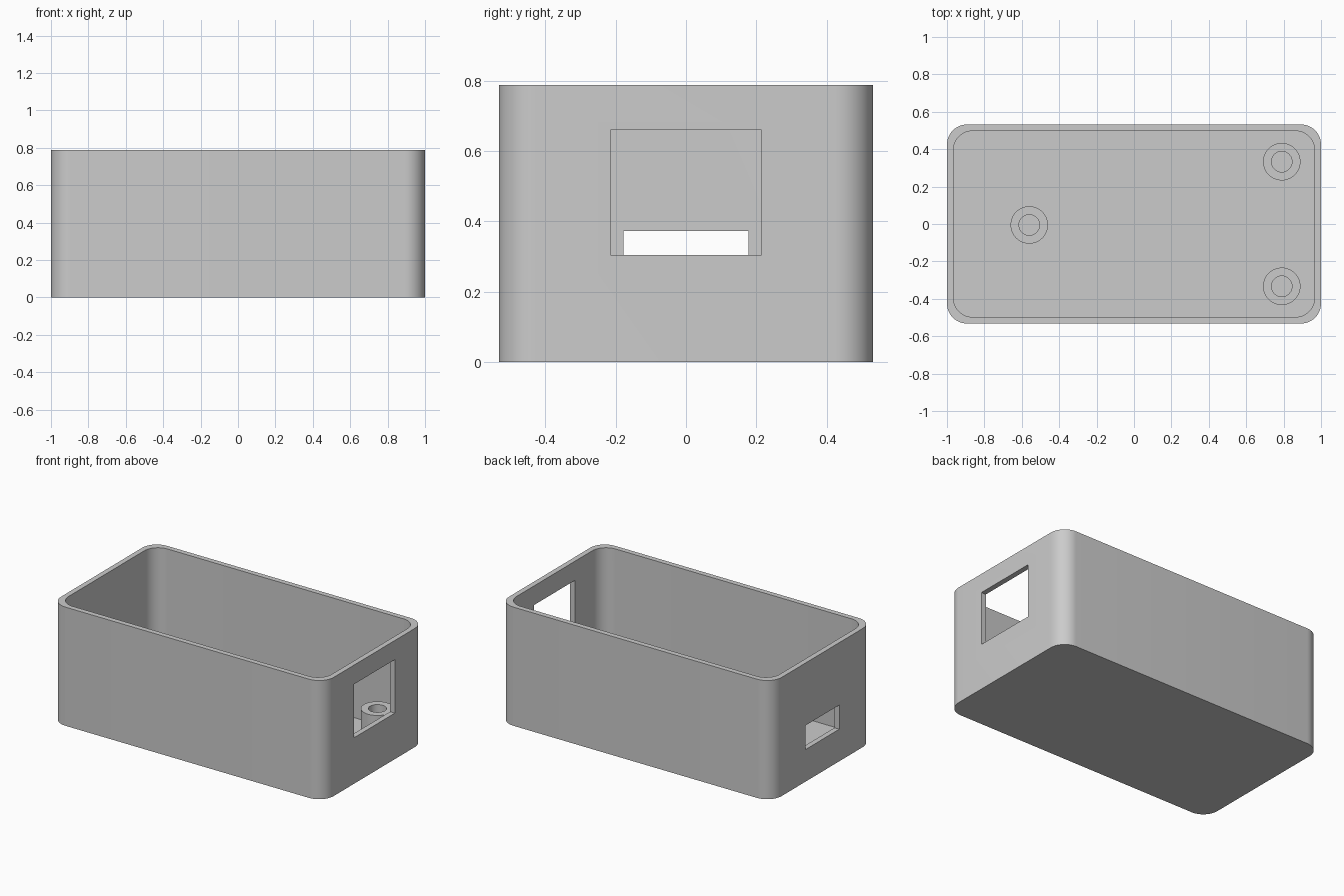
import bpy
import bmesh
from math import cos, sin, pi, radians

old = bpy.data.objects.get("Cube")
if old:
    bpy.data.objects.remove(old, do_unlink=True)

# Overall sizes
HALF_X, HALF_Y, HEIGHT = 1.0, 0.532, 0.787
WALL, FLOOR = 0.035, 0.035
POST_TOP = 0.235

grey = bpy.data.materials.new("plain grey")
grey.use_nodes = True
colour = (0.6, 0.6, 0.6, 1)
grey.diffuse_color = colour
grey.node_tree.nodes["Principled BSDF"].inputs["Base Color"].default_value = colour


def make_object(name, bm):
    bmesh.ops.recalc_face_normals(bm, faces=bm.faces)
    mesh = bpy.data.meshes.new(name)
    bm.to_mesh(mesh)
    bm.free()
    mesh.materials.append(grey)
    obj = bpy.data.objects.new(name, mesh)
    bpy.context.collection.objects.link(obj)
    return obj


def activate(obj):
    bpy.ops.object.select_all(action='DESELECT')
    obj.select_set(True)
    bpy.context.view_layer.objects.active = obj


def rounded_block(name, hx, hy, z0, z1, radius, steps=12):
    """Upright prism with rounded vertical corners."""
    bm = bmesh.new()
    verts = []
    for i, (sx, sy) in enumerate([(1, 1), (-1, 1), (-1, -1), (1, -1)]):
        for k in range(steps + 1):
            a = (i + k / steps) * pi / 2
            verts.append(bm.verts.new((sx * (hx - radius) + radius * cos(a),
                                       sy * (hy - radius) + radius * sin(a), z0)))
    base = bm.faces.new(verts)
    top = bmesh.ops.extrude_face_region(bm, geom=[base])["geom"]
    bmesh.ops.translate(bm, vec=(0, 0, z1 - z0),
                        verts=[v for v in top if isinstance(v, bmesh.types.BMVert)])
    return make_object(name, bm)


def box(name, x0, x1, hy, z0, z1):
    bm = bmesh.new()
    bmesh.ops.create_cube(bm, size=1)
    bmesh.ops.scale(bm, vec=(x1 - x0, 2 * hy, z1 - z0), verts=bm.verts)
    bmesh.ops.translate(bm, vec=((x0 + x1) / 2, 0, (z0 + z1) / 2), verts=bm.verts)
    return make_object(name, bm)


def cut(target, cutter):
    cutter.hide_render = True
    mod = target.modifiers.new("cut", 'BOOLEAN')
    mod.operation = 'DIFFERENCE'
    mod.solver = 'EXACT'
    mod.object = cutter
    activate(target)
    bpy.ops.object.modifier_apply(modifier=mod.name)
    bpy.data.objects.remove(cutter, do_unlink=True)


def mounting_post(name, x, y, outer=0.1, inner=0.055, sides=48):
    """Hollow post standing on the floor, open at the bottom."""
    bm = bmesh.new()
    rings = []
    for r, z in [(outer, FLOOR), (outer, POST_TOP), (inner, POST_TOP), (inner, FLOOR)]:
        rings.append([bm.verts.new((x + r * cos(2 * pi * i / sides),
                                    y + r * sin(2 * pi * i / sides), z))
                      for i in range(sides)])
    for low, high in zip(rings, rings[1:]):
        for i in range(sides):
            j = (i + 1) % sides
            bm.faces.new((low[i], low[j], high[j], high[i]))
    return make_object(name, bm)


# Open-topped case with a rounded cavity
case = rounded_block("case", HALF_X, HALF_Y, 0, HEIGHT, 0.107)
cut(case, rounded_block("cavity", HALF_X - WALL, HALF_Y - WALL, FLOOR, HEIGHT + 0.1, 0.1))

# Large port at +x, small port at -x
cut(case, box("large_port", 0.9, 1.1, 0.215, 0.305, 0.66))
cut(case, box("small_port", -1.1, -0.9, 0.178, 0.213, 0.373))

# Three mounting posts
posts = [mounting_post("post_left_back", 0.79, 0.333),
         mounting_post("post_left_front", 0.79, -0.333),
         mounting_post("post_right", -0.56, -0.005)]

for obj in [case] + posts:
    activate(obj)
    bpy.ops.object.shade_smooth_by_angle(angle=radians(30))
